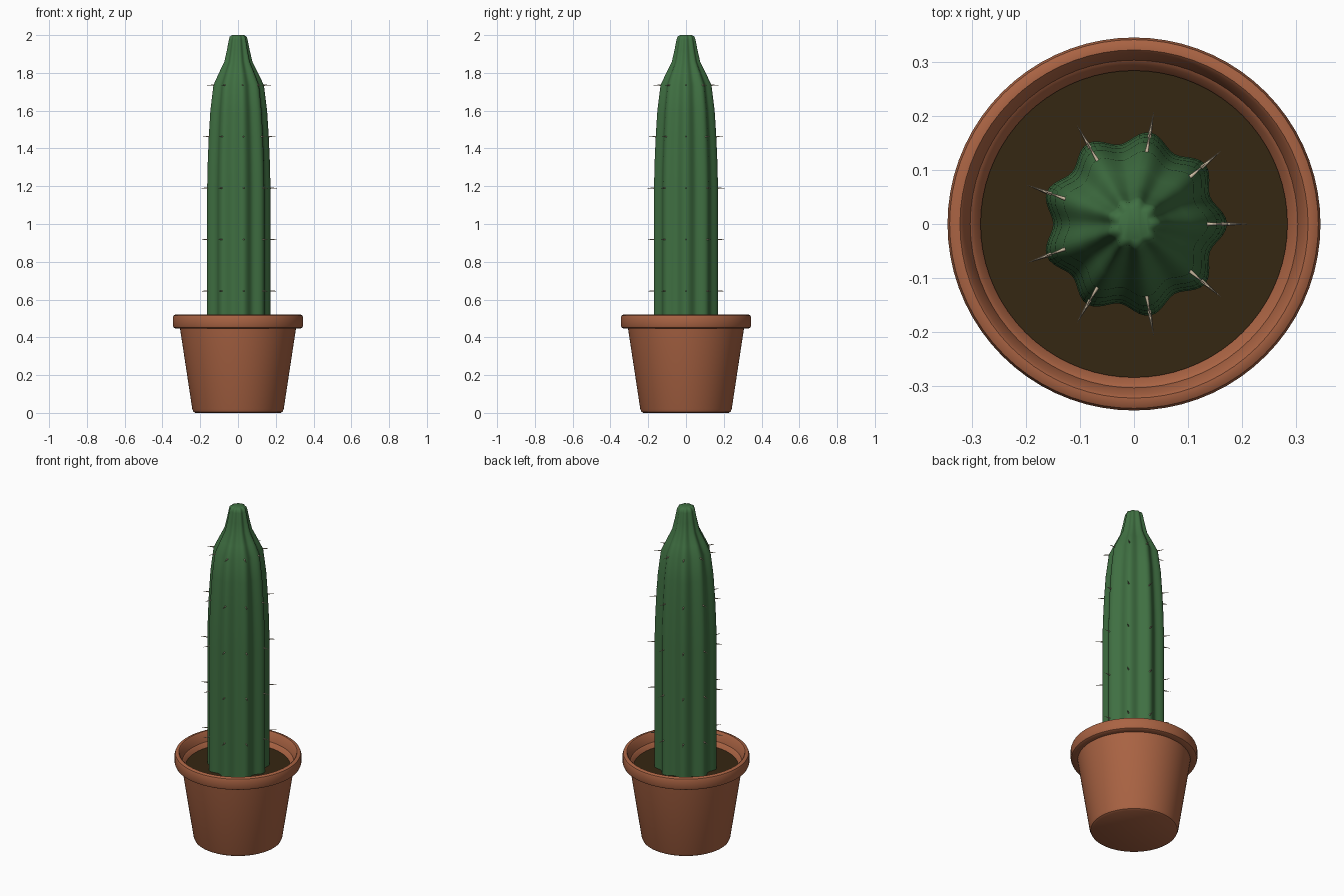
import bpy, bmesh, math
from mathutils import Matrix

cube = bpy.data.objects.get("Cube")
if cube:
    bpy.data.objects.remove(cube)

RIBS = 9


def material(name, rgb, roughness=0.8):
    mat = bpy.data.materials.new(name)
    mat.use_nodes = True
    mat.diffuse_color = (*rgb, 1)
    shader = mat.node_tree.nodes["Principled BSDF"]
    shader.inputs["Base Color"].default_value = (*rgb, 1)
    shader.inputs["Roughness"].default_value = roughness
    return mat


def finish(name, bm, mat, angle=35):
    bmesh.ops.recalc_face_normals(bm, faces=bm.faces)
    mesh = bpy.data.meshes.new(name)
    bm.to_mesh(mesh)
    bm.free()
    mesh.materials.append(mat)
    obj = bpy.data.objects.new(name, mesh)
    bpy.context.collection.objects.link(obj)
    bpy.ops.object.select_all(action="DESELECT")
    obj.select_set(True)
    bpy.context.view_layer.objects.active = obj
    bpy.ops.object.shade_smooth_by_angle(angle=math.radians(angle))
    return obj


def lathe(name, profile, mat, segments=72, ribs=0, depth=0.0, angle=35):
    """Stack rings of (radius, height), optionally ribbed, and cap both ends."""
    bm = bmesh.new()
    rings = []
    for radius, z in profile:
        ring = []
        for i in range(segments):
            a = math.tau * i / segments
            r = radius * (1 - depth * (1 - math.cos(ribs * a)))
            ring.append(bm.verts.new((r * math.cos(a), r * math.sin(a), z)))
        rings.append(ring)
    for low, high in zip(rings, rings[1:]):
        for i in range(segments):
            j = (i + 1) % segments
            bm.faces.new((low[i], low[j], high[j], high[i]))
    for ring in (rings[0], rings[-1]):
        bm.faces.new(ring)
    return finish(name, bm, mat, angle)


def radius_at(profile, z):
    for (r0, z0), (r1, z1) in zip(profile, profile[1:]):
        if z0 <= z <= z1:
            return r0 + (r1 - r0) * (z - z0) / (z1 - z0)
    return profile[-1][0]


terracotta = material("terracotta", (0.40, 0.125, 0.056))
soil_brown = material("dark soil", (0.036, 0.020, 0.006))
cactus_green = material("cactus green", (0.050, 0.160, 0.054))
spine_beige = material("spine beige", (0.60, 0.50, 0.36))

# Pot: tapered body, rounded rim and sloping inner wall
lathe("pot", [
    (0.225, 0.0), (0.236, 0.006), (0.242, 0.02), (0.307, 0.447),
    (0.332, 0.447), (0.341, 0.452), (0.345, 0.463), (0.345, 0.504),
    (0.341, 0.515), (0.332, 0.52), (0.322, 0.52), (0.316, 0.514),
    (0.303, 0.465), (0.295, 0.46), (0.278, 0.42),
], terracotta)

# Soil disc
lathe("soil", [(0.27, 0.40), (0.284, 0.44)], soil_brown)

# Ribbed stem with a narrowed, blunt tip
stem = [
    (0.172, 0.42), (0.172, 1.19), (0.169, 1.32), (0.163, 1.46),
    (0.154, 1.60), (0.137, 1.735), (0.106, 1.80), (0.076, 1.86),
    (0.062, 1.92), (0.051, 1.975), (0.046, 1.992), (0.032, 2.0),
]
lathe("cactus_stem", stem, cactus_green, segments=RIBS * 12,
      ribs=RIBS, depth=0.065, angle=50)

# Spines: one on every rib at five heights, pointing outward
bm = bmesh.new()
length = 0.05
for level in range(5):
    z = 0.645 + level * 0.2725
    r = radius_at(stem, z) - 0.012 + length / 2
    for k in range(RIBS):
        place = (Matrix.Rotation(math.tau * k / RIBS, 4, "Z")
                 @ Matrix.Translation((r, 0, z))
                 @ Matrix.Rotation(math.pi / 2, 4, "Y"))
        bmesh.ops.create_cone(bm, cap_ends=True, segments=8, radius1=0.0045,
                              radius2=0.0004, depth=length, matrix=place)
finish("spines", bm, spine_beige, 60)
